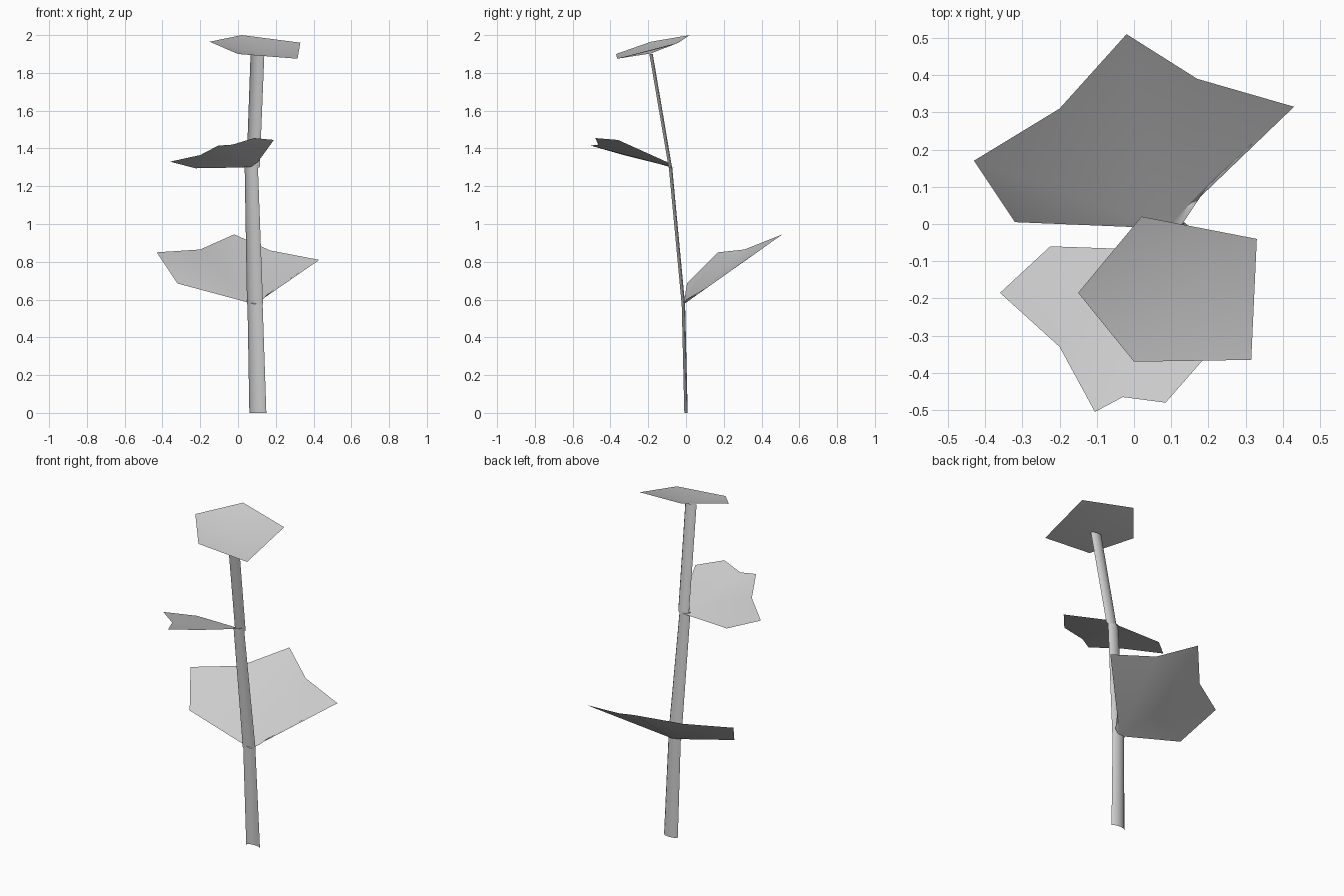
import bpy
import math
from mathutils import Vector

cube = bpy.data.objects.get("Cube")
if cube:
    bpy.data.objects.remove(cube, do_unlink=True)

# One plain grey for the whole plant
grey = bpy.data.materials.new("plain grey")
grey.use_nodes = True
colour = (0.6, 0.6, 0.6, 1)
grey.diffuse_color = colour
grey.node_tree.nodes["Principled BSDF"].inputs["Base Color"].default_value = colour


def add_object(name, verts, faces):
    mesh = bpy.data.meshes.new(name)
    mesh.from_pydata(verts, [], faces)
    mesh.materials.append(grey)
    mesh.shade_smooth()
    obj = bpy.data.objects.new(name, mesh)
    bpy.context.collection.objects.link(obj)
    return obj


def leaf(name, hub, rim, closed=False):
    """Fan of triangles from a hub point; the rim runs anticlockwise seen from above."""
    n = len(rim)
    last = n if closed else n - 1
    faces = [(0, i + 1, (i + 1) % n + 1) for i in range(last)]
    return add_object(name, [Vector(hub)] + [Vector(p) for p in rim], faces)


def stem(name, lower, upper, steps=4, bulge=0.018):
    """Thin curved strip, hollow at the front; each end is (x, y, z, width)."""
    verts = []
    for x, y, z, width in (lower, upper):
        for i in range(steps + 1):
            a = math.pi * i / steps
            verts.append((x + width / 2 * math.cos(a),
                          y + bulge * (math.sin(a) - 0.5), z))
    row = steps + 1
    faces = [(i, i + 1, i + row + 1, i + row) for i in range(steps)]
    return add_object(name, verts, faces)


# Stem in three leaning lengths
stem("lower_stem", (0.105, 0.0, 0, 0.09), (0.09, -0.014, 0.585, 0.08))
stem("middle_stem", (0.09, -0.014, 0.575, 0.085), (0.07, -0.083, 1.31, 0.07))
stem("upper_stem", (0.08, -0.083, 1.3, 0.07), (0.103, -0.185, 1.9, 0.073))

# Large low leaf at the back
leaf("lower_leaf", (0.09, -0.012, 0.575), [
    (0.13, 0.0, 0.6), (0.21, 0.12, 0.67), (0.43, 0.315, 0.81),
    (0.17, 0.39, 0.86), (-0.02, 0.51, 0.945), (-0.2, 0.31, 0.865),
    (-0.43, 0.17, 0.85), (-0.32, 0.005, 0.685)])

# Middle leaf at the front
leaf("middle_leaf", (0.065, -0.07, 1.3), [
    (-0.225, -0.06, 1.295), (-0.36, -0.185, 1.33), (-0.2, -0.33, 1.365),
    (-0.105, -0.505, 1.415), (-0.03, -0.465, 1.42), (0.085, -0.48, 1.455),
    (0.19, -0.36, 1.445), (0.105, -0.1, 1.328)])

# Shallow cupped leaf on top
leaf("top_leaf", (0.13, -0.185, 1.903), [
    (0.02, 0.02, 2.0), (-0.15, -0.185, 1.965), (0, -0.37, 1.9),
    (0.315, -0.365, 1.875), (0.33, -0.04, 1.96)], closed=True)
